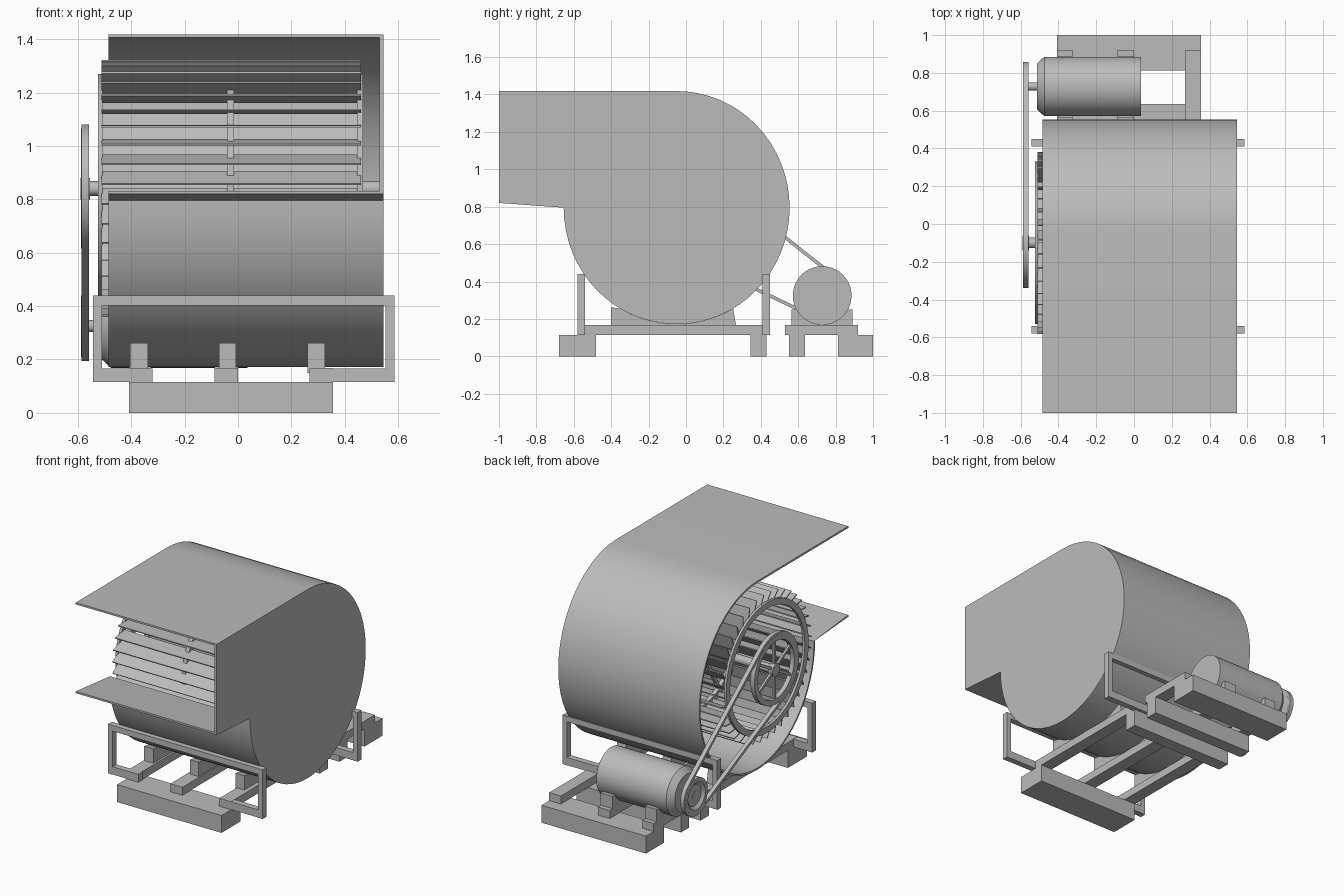
import bpy, bmesh
from math import sin, cos, pi, atan2, acos, hypot, radians

cube = bpy.data.objects.get("Cube")
if cube:
    bpy.data.objects.remove(cube, do_unlink=True)

metal = bpy.data.materials.new("plain grey metal")
metal.use_nodes = True
GREY = (0.5, 0.5, 0.5, 1)
metal.diffuse_color = GREY
metal.node_tree.nodes["Principled BSDF"].inputs["Base Color"].default_value = GREY
made = []


def finish(name, bm):
    bmesh.ops.recalc_face_normals(bm, faces=bm.faces)
    mesh = bpy.data.meshes.new(name)
    bm.to_mesh(mesh)
    bm.free()
    mesh.materials.append(metal)
    obj = bpy.data.objects.new(name, mesh)
    bpy.context.collection.objects.link(obj)
    made.append(obj)
    return obj


def add_prism(bm, profile, x0, x1):
    """Solid with a (y, z) profile, running along x."""
    a, b = [[bm.verts.new((x, y, z)) for y, z in profile] for x in (x0, x1)]
    bm.faces.new(a)
    bm.faces.new(b)
    for i in range(len(a)):
        bm.faces.new((a[i - 1], a[i], b[i], b[i - 1]))


def add_box(bm, x0, x1, y0, y1, z0, z1):
    add_prism(bm, [(y0, z0), (y1, z0), (y1, z1), (y0, z1)], x0, x1)


def add_band(bm, outer, inner, x0, x1, closed=True):
    """Sheet between two matching (y, z) paths, running along x."""
    rings = [[bm.verts.new((x, y, z)) for y, z in path]
             for path, x in ((outer, x0), (outer, x1), (inner, x1), (inner, x0))]
    n = len(outer)
    for i in range(n if closed else n - 1):
        j = (i + 1) % n
        for k in range(4):
            p, q = rings[k], rings[(k + 1) % 4]
            bm.faces.new((p[i], p[j], q[j], q[i]))
    if not closed:
        for end in (0, -1):
            bm.faces.new([r[end] for r in rings])


def arc(cy, cz, ry, rz, a0, a1, n):
    return [(cy + ry * cos(a0 + (a1 - a0) * i / n), cz + rz * sin(a0 + (a1 - a0) * i / n))
            for i in range(n + 1)]


def circle(cy, cz, r, n=48):
    return arc(cy, cz, r, r, 0, 2 * pi, n)[:-1]


def add_lathe(bm, profile, cy, cz, n=40):
    """Solid of (x, radius) steps turned about an axis along x."""
    rings = [[bm.verts.new((x, y, z)) for y, z in circle(cy, cz, r, n)] for x, r in profile]
    bm.faces.new(rings[0])
    bm.faces.new(rings[-1])
    for a, b in zip(rings, rings[1:]):
        for i in range(n):
            bm.faces.new((a[i - 1], a[i], b[i], b[i - 1]))


def add_slat(bm, p, q, t, x0, x1):
    """Thin slat from p to q in the (y, z) plane."""
    length = hypot(q[0] - p[0], q[1] - p[1])
    ny, nz = -(q[1] - p[1]) / length * t / 2, (q[0] - p[0]) / length * t / 2
    add_prism(bm, [(p[0] + ny, p[1] + nz), (q[0] + ny, q[1] + nz),
                   (q[0] - ny, q[1] - nz), (p[0] - ny, p[1] - nz)], x0, x1)


def polar(cy, cz, r, a):
    return cy + r * cos(a), cz + r * sin(a)


# Scroll housing: curved sheet and closed side plate
CY, CZ, RY, RZ, T = -0.05, 0.795, 0.604, 0.623, 0.012


def scroll(t):
    return ([(-1, CZ + RZ - t)] + arc(CY, CZ, RY - t, RZ - t, pi / 2, -pi, 48)
            + [(-1, 0.82 + t)])


bm = bmesh.new()
add_band(bm, scroll(0), scroll(T), -0.485, 0.53, closed=False)
finish("scroll_sheet", bm)
bm = bmesh.new()
add_prism(bm, scroll(0), 0.53, 0.545)
finish("side_plate", bm)

# Impeller: slanted blades, three rings, spokes and shaft
FY, FZ = -0.1, 0.84
bm = bmesh.new()
BLADES = 40
for i in range(BLADES):
    a = 2 * pi * i / BLADES
    add_slat(bm, polar(FY, FZ, 0.4, a), polar(FY, FZ, 0.48, a + radians(7)), 0.007, -0.512, 0.46)
finish("fan_blades", bm)
bm = bmesh.new()
for x0, x1 in ((-0.525, -0.508), (-0.042, -0.015), (0.445, 0.468)):
    add_band(bm, circle(FY, FZ, 0.43), circle(FY, FZ, 0.39), x0, x1)
for i in range(6):
    a = pi * i / 3
    add_slat(bm, polar(FY, FZ, 0.02, a), polar(FY, FZ, 0.395, a), 0.02, -0.038, -0.019)
finish("fan_rings", bm)
bm = bmesh.new()
add_lathe(bm, [(-0.585, 0.028), (0.535, 0.028)], FY, FZ, 20)
finish("fan_shaft", bm)

# Large spoked pulley
bm = bmesh.new()
add_band(bm, circle(FY, FZ, 0.225), circle(FY, FZ, 0.19), -0.588, -0.558)
for i in range(6):
    a = pi * i / 3 + pi / 6
    add_slat(bm, polar(FY, FZ, 0.02, a), polar(FY, FZ, 0.195, a), 0.018, -0.58, -0.566)
add_lathe(bm, [(-0.59, 0.04), (-0.555, 0.04)], FY, FZ, 24)
finish("fan_pulley", bm)

# Motor with chamfered end, shaft and dished pulley
MY, MZ = 0.728, 0.325
bm = bmesh.new()
add_lathe(bm, [(-0.513, 0.122), (-0.475, 0.157), (0.036, 0.157)], MY, MZ)
finish("motor_body", bm)
bm = bmesh.new()
add_lathe(bm, [(-0.575, 0.022), (-0.5, 0.022)], MY, MZ, 20)
finish("motor_shaft", bm)
bm = bmesh.new()
add_lathe(bm, [(-0.572, 0.07), (-0.588, 0.09), (-0.588, 0.115), (-0.558, 0.115)], MY, MZ)
finish("motor_pulley", bm)

# Drive belt wrapped round both pulleys
phi = atan2(MZ - FZ, MY - FY)
alpha = acos((0.24 - 0.13) / hypot(MY - FY, MZ - FZ))


def belt(t):
    return (arc(FY, FZ, 0.24 - t, 0.24 - t, phi + alpha, phi + 2 * pi - alpha, 32)
            + arc(MY, MZ, 0.13 - t, 0.13 - t, phi - alpha, phi + alpha, 24))


bm = bmesh.new()
add_band(bm, belt(0), belt(0.018), -0.587, -0.559)
finish("drive_belt", bm)

# Rails of the fan frame and the motor base
RAILS = ((-0.408, -0.325), (-0.088, 0.0), (0.27, 0.355))
for name, y0, y1 in (("fan_rails", -0.58, 0.45), ("motor_rails", 0.53, 0.92)):
    bm = bmesh.new()
    for x0, x1 in RAILS:
        add_box(bm, x0, x1, y0, y1, 0.115, 0.168)
    finish(name, bm)

# Cross feet
bm = bmesh.new()
for y0, y1 in ((-0.68, -0.48), (0.345, 0.43), (0.55, 0.635), (0.813, 1.0)):
    add_box(bm, -0.408, 0.355, y0, y1, 0, 0.115)
finish("cross_feet", bm)

# Saddles that follow the underside of the scroll
bm = bmesh.new()
top = [p for p in arc(CY, CZ, RY, RZ, pi, 2 * pi, 90) if -0.37 < p[0] < 0.27]
for x0, x1 in ((-0.405, -0.338), (-0.072, -0.008), (0.26, 0.326)):
    add_prism(bm, [(-0.4, 0.15), (-0.4, 0.262)] + top + [(0.27, 0.15)], x0, x1)
finish("scroll_saddles", bm)

# Motor mounts: cradles under and beside the motor
bm = bmesh.new()
for x0, x1 in RAILS[:2]:
    add_box(bm, x0, x1, 0.565, 0.89, 0.16, 0.25)
finish("motor_mounts", bm)

# Guard frames at the front and back of the scroll
for name, y0, y1 in (("front_guard", -0.58, -0.54), ("back_guard", 0.41, 0.45)):
    bm = bmesh.new()
    add_box(bm, -0.543, -0.51, y0, y1, 0.115, 0.44)
    add_box(bm, 0.553, 0.586, y0, y1, 0.115, 0.44)
    add_box(bm, -0.51, 0.553, y0, y1, 0.402, 0.44)
    add_box(bm, -0.51, -0.32, y0, y1, 0.116, 0.167)
    add_box(bm, 0.268, 0.553, y0, y1, 0.116, 0.167)
    finish(name, bm)

# Smooth shading with sharp edges kept
bpy.ops.object.select_all(action='DESELECT')
for obj in made:
    obj.select_set(True)
bpy.context.view_layer.objects.active = made[0]
bpy.ops.object.shade_smooth_by_angle(angle=radians(30))
